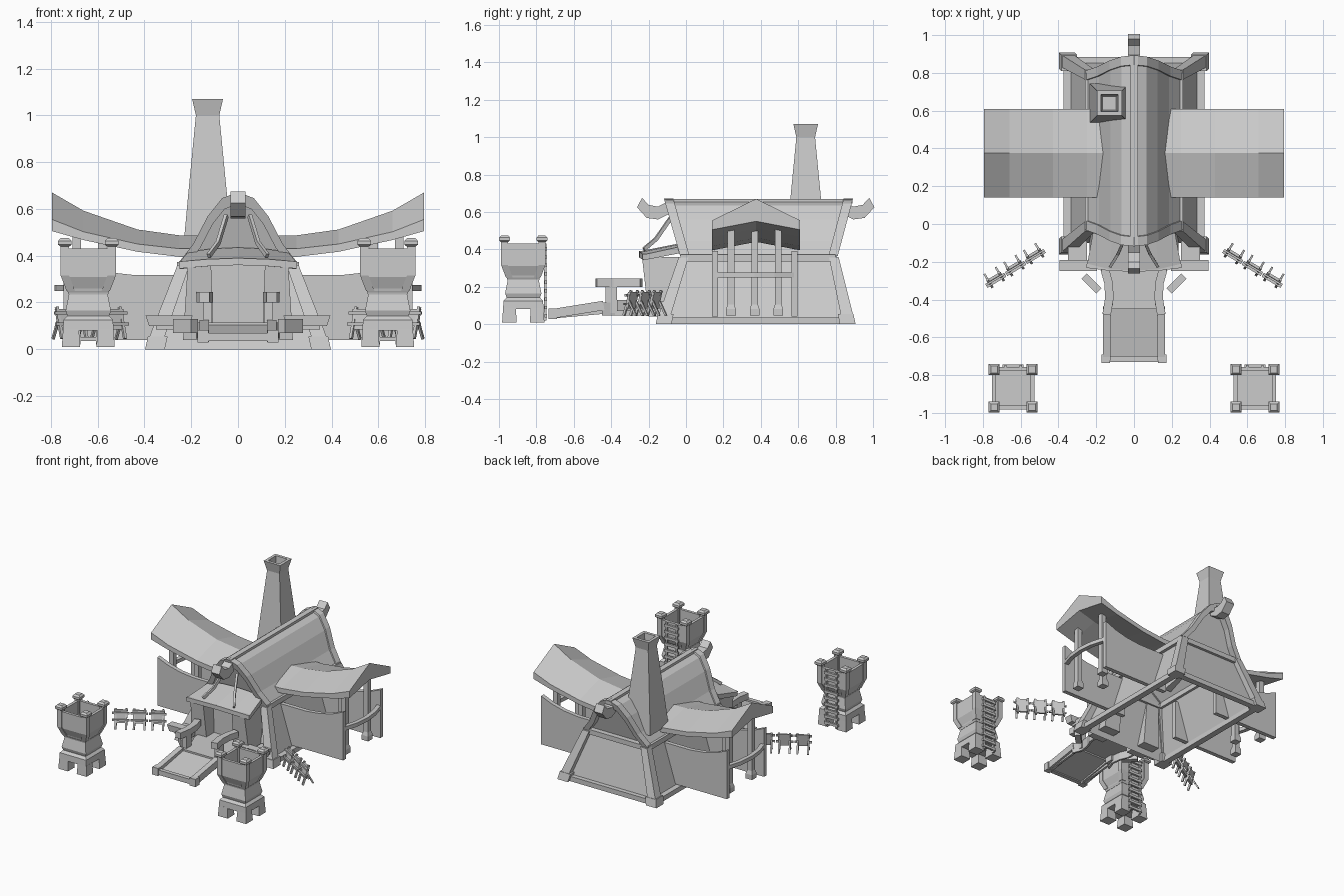
import bpy, bmesh, math
from mathutils import Vector, Matrix

if "Cube" in bpy.data.objects:
    bpy.data.objects.remove(bpy.data.objects["Cube"])

def make(name, verts, faces, mat=None):
    bm = bmesh.new()
    vs = [bm.verts.new(v) for v in verts]
    for f in faces:
        bm.faces.new([vs[i] for i in f])
    bmesh.ops.recalc_face_normals(bm, faces=bm.faces)
    me = bpy.data.meshes.new(name)
    bm.to_mesh(me)
    bm.free()
    ob = bpy.data.objects.new(name, me)
    bpy.context.collection.objects.link(ob)
    if mat:
        ob.matrix_world = mat
    return ob

def loft(name, rings, mat=None, caps=True):
    n, m = len(rings[0]), len(rings)
    faces = [(r*n+i, r*n+(i+1) % n, (r+1)*n+(i+1) % n, (r+1)*n+i)
             for r in range(m-1) for i in range(n)]
    if caps:
        faces += [tuple(range(n)), tuple(range((m-1)*n, m*n))]
    return make(name, [v for r in rings for v in r], faces, mat)

def rect(x0, x1, y0, y1, z):
    return [(x0, y0, z), (x1, y0, z), (x1, y1, z), (x0, y1, z)]

def box(name, x0, x1, y0, y1, z0, z1, mat=None):
    return loft(name, [rect(x0, x1, y0, y1, z0), rect(x0, x1, y0, y1, z1)], mat)

def square_stack(name, cx, cy, sections):
    return loft(name, [rect(cx-h, cx+h, cy-h, cy+h, z) for h, z in sections])

def beam(name, pts, w, h, mat=None):
    """Rectangular bar swept along points."""
    pts = [Vector(p) for p in pts]
    rings = []
    for i, p in enumerate(pts):
        d = (pts[min(i+1, len(pts)-1)] - pts[max(i-1, 0)]).normalized()
        side = d.cross(Vector((0, 0, 1)))
        side = side.normalized() if side.length > .05 else Vector((1, 0, 0))
        up = side.cross(d)
        rings.append([p+side*a*w/2+up*b*h/2 for a, b in ((-1, -1), (1, -1), (1, 1), (-1, 1))])
    return loft(name, rings, mat)

# Hall: sloped lower walls, open underneath
loft("hall_walls", [rect(-.345, .345, -.10, .86, 0), rect(-.23, .23, 0, .78, .36)], caps=False)
for s in (-1, 1):
    for y0, y1, b in ((-.12, -.012, -1), (.865, .79, 1)):
        x = s*.355
        loft("hall_corner_post", [rect(x-.033, x+.033, y0-.033, y0+.033, .03),
                                  rect(s*.233-.026, s*.233+.026, y1-.026, y1+.026, .36)])
        loft("hall_corner_foot", [rect(x-.042, x+.042, y0-.042, y0+.042, 0),
                                  rect(x-s*.012-.042, x-s*.012+.042, y0-b*.012-.042, y0-b*.012+.042, .055)])
    box("hall_side_sill", s*.35-.022, s*.35+.022, -.1, .86, 0, .035)
    box("hall_eave_beam", s*.24-.02, s*.24+.02, -.03, .80, .335, .372)
box("hall_back_sill", -.34, .34, .842, .885, 0, .035)
box("hall_back_beam", -.24, .24, .765, .805, .335, .37)
box("hall_front_beam", -.24, .24, -.03, .01, .335, .37)

# Hall: curved roof, flaring outward towards the ridge
PROFILE = [(.248, .365), (.185, .445), (.125, .56), (.065, .635), (0, .66)]

def arch(k):
    half = [(x*k, .36+(z-.36)*k) for x, z in PROFILE]
    return half + [(-x, z) for x, z in half[-2::-1]]

def front(z): return -.02-.085*(z-.36)/.3
def back(z): return .80+.08*(z-.36)/.3

def roof_band(name, outer, inner, ya, yb):
    loop = arch(outer) + arch(inner)[::-1]
    loft(name, [[(x, f(z), z) for x, z in loop] for f in (ya, yb)])

roof_band("hall_roof", 1, .92, front, back)
roof_band("front_rake_board", 1.04, .87, lambda z: front(z)-.01, lambda z: front(z)+.04)
roof_band("back_rake_board", 1.04, .87, lambda z: back(z)-.04, lambda z: back(z)+.01)
for name, f, o in (("front_gable_wall", front, .035), ("back_gable_wall", back, -.035)):
    make(name, [(x, f(z)+o, z) for x, z in arch(.95)], [range(len(arch(1)))])
box("ridge_beam", -.02, .02, -.11, .89, .645, .67)

# Curled ridge ends
CURL = [(-.10, .655), (-.15, .628), (-.20, .638), (-.235, .675),
        (-.262, .625), (-.21, .568), (-.15, .56), (-.09, .59)]
for name, fy in (("front_ridge_horn", lambda y: y), ("back_ridge_horn", lambda y: .745-y)):
    loft(name, [[(x, fy(y), z) for y, z in CURL] for x in (-.033, .033)])

# Chimney with open top
square_stack("chimney", -.13, .64, [(.105, .42), (.083, .66), (.05, 1.0), (.066, 1.07), (.045, 1.07), (.036, .95)])

# Side wings
WING = [(.15, .485, .43, .395), (.25, .487, .43, .395), (.43, .512, .45, .417),
        (.66, .592, .502, .467), (.795, .67, .555, .505)]
TOP = [(.22, .318), (.45, .318), (.56, .33), (.66, .355), (.745, .39)]
for s in (-1, 1):
    loft("wing_roof", [[(s*x, .14, e), (s*x, .375, r), (s*x, .61, e), (s*x, .61, b),
                        (s*x, .375, b+.045), (s*x, .14, b)] for x, r, e, b in WING])
    for y in (.155, .58):
        loft("wing_side_wall", [[(s*x, y-.015, .04), (s*x, y+.015, .04),
                                 (s*x, y+.015, z), (s*x, y-.015, z)] for x, z in TOP])
    for x, y in ((.69, .24), (.58, .367), (.69, .493)):
        box("wing_post", s*x-.018, s*x+.018, y-.018, y+.018, .05, .51)
        square_stack("wing_post_foot", s*x, y, [(.026, .045), (.026, .08), (.018, .105)])
    beam("wing_curved_rail", [(s*.73, .16, .262), (s*.76, .26, .262), (s*.77, .367, .262),
                              (s*.76, .47, .262), (s*.73, .575, .262)], .03, .027)

# Entrance awning, its struts and vestibule
loft("entrance_awning", [[(x*1.0, -.245+d, z-.03), (x, -.245+d, z), (x*.85, -.02, z+.045), (x*.85, -.02, z+.01)]
                         for x, z, d in ((-.25, .372, .02), (-.13, .385, .005), (0, .39, 0),
                                         (.13, .385, .005), (.25, .372, .02))])
for s in (-1, 1):
    beam("awning_strut", [(s*.125, -.225, .40), (s*.085, -.16, .455), (s*.05, -.08, .57)], .015, .02)
    beam("awning_eave_bar", [(0, -.24, .375), (s*.13, -.235, .37), (s*.25, -.22, .36)], .025, .03)
    loft("vestibule_wall", [rect(s*.17-.065, s*.17+.065, -.2, -.02, .04),
                            rect(s*.165-.05, s*.165+.05, -.235, 0, .36)])
    loft("front_side_ledge", [rect(s*.29-.09, s*.29+.09, -.245, -.195, .1),
                              rect(s*.295-.1, s*.295+.1, -.25, -.19, .145)])
    box("ledge_support", s*.30-.05, s*.30+.05, -.23, -.09, .085, .12)
box("vestibule_door_panel", -.12, .12, -.12, -.10, .09, .36)

# Entrance platform with waisted sides, handrails and ramp, hollow underneath
def deck(w, y, b, t):
    half = [(w, b), (w, t), (-w, t), (-w, b), (.015-w, b), (.015-w, t-.015), (w-.015, t-.015), (w-.015, b)]
    return [(x, y, z) for x, z in half]

loft("entrance_platform", [deck(w, y, .045, .115) for w, y in
                           ((.18, -.1), (.175, -.25), (.15, -.31), (.14, -.38), (.165, -.45))])
loft("ramp", [deck(.15, -.715, .03, .055), deck(.15, -.44, .055, .105)])
for s in (-1, 1):
    beam("ramp_side_rail", [(s*.145, -.72, .055), (s*.145, -.44, .1)], .04, .05)
    box("ramp_end_post", s*.15-.023, s*.15+.023, -.735, -.69, .028, .083)
    beam("entrance_handrail", [(s*.155, -.24, .222), (s*.135, -.31, .222), (s*.13, -.39, .222),
                               (s*.145, -.48, .222)], .045, .045)
    box("handrail_post", s*.13-.018, s*.13+.018, -.43, -.37, .06, .2)
    m = Matrix.Translation((s*.225, -.315, .10)) @ Matrix.Rotation(s*math.radians(45), 4, 'Z')
    box("entrance_side_plank", -.055, .055, -.02, .02, -.03, .03, m)
box("ramp_end_bar", -.15, .15, -.73, -.70, .035, .07)

# Watch towers
CY = -.87
for s in (-1, 1):
    cx = s*.64
    square_stack("tower_base_block", cx, CY, [(.108, .08), (.106, .125), (.09, .142)])
    for a in (-1, 1):
        for b in (-1, 1):
            x, y = cx+a*.074, CY+b*.074
            square_stack("tower_leg", x, y, [(.039, .01), (.034, .085)])
            px, py = cx+a*.1, CY+b*.1
            loft("tower_corner_post", [rect(px-a*.025-.018, px-a*.025+.018, py-b*.025-.018, py-b*.025+.018, .25),
                                       rect(px-.018, px+.018, py-.018, py+.018, .315),
                                       rect(px-.018, px+.018, py-.018, py+.018, .445)])
            square_stack("tower_post_cap", px, py, [(.02, .44), (.029, .447), (.029, .463), (.018, .475)])
    square_stack("tower_neck", cx, CY, [(.085, .13), (.097, .165), (.083, .235), (.09, .25)])
    square_stack("tower_bucket", cx, CY, [(.085, .235), (.09, .26), (.112, .31), (.112, .43), (.092, .43), (.092, .32)])
    for a in (-1, 1):
        beam("ladder_side", [(cx+a*.04, -.752, .02), (cx+a*.04, -.752, .43)], .012, .012)
    for i in range(9):
        box("ladder_rung", cx-.055, cx+.055, -.757, -.743, .035+i*.045, .053+i*.045)

# Leaning barricade fences
for s in (-1, 1):
    base = Matrix.Translation((s*.63, -.23, 0)) @ Matrix.Rotation(-s*math.radians(31), 4, 'Z')
    for i in (-1, 0, 1):
        m = base @ Matrix.Translation((i*.122, 0, 0))
        loft("barricade_panel", [rect(-.04, .04, -.01, .004, .085), rect(-.045, .045, .006, .02, .172)], m)
        for z, y in ((.108, -.012), (.155, .0)):
            beam("barricade_rail", [(-.058, y, z), (.058, y, z)], .012, .012, m)
        for x in (-.035, .035):
            beam("barricade_stake", [(x, -.025, .045), (x, .02, .18)], .013, .013, m)
            beam("barricade_brace", [(x, .05, .045), (x, .004, .13)], .011, .011, m)
